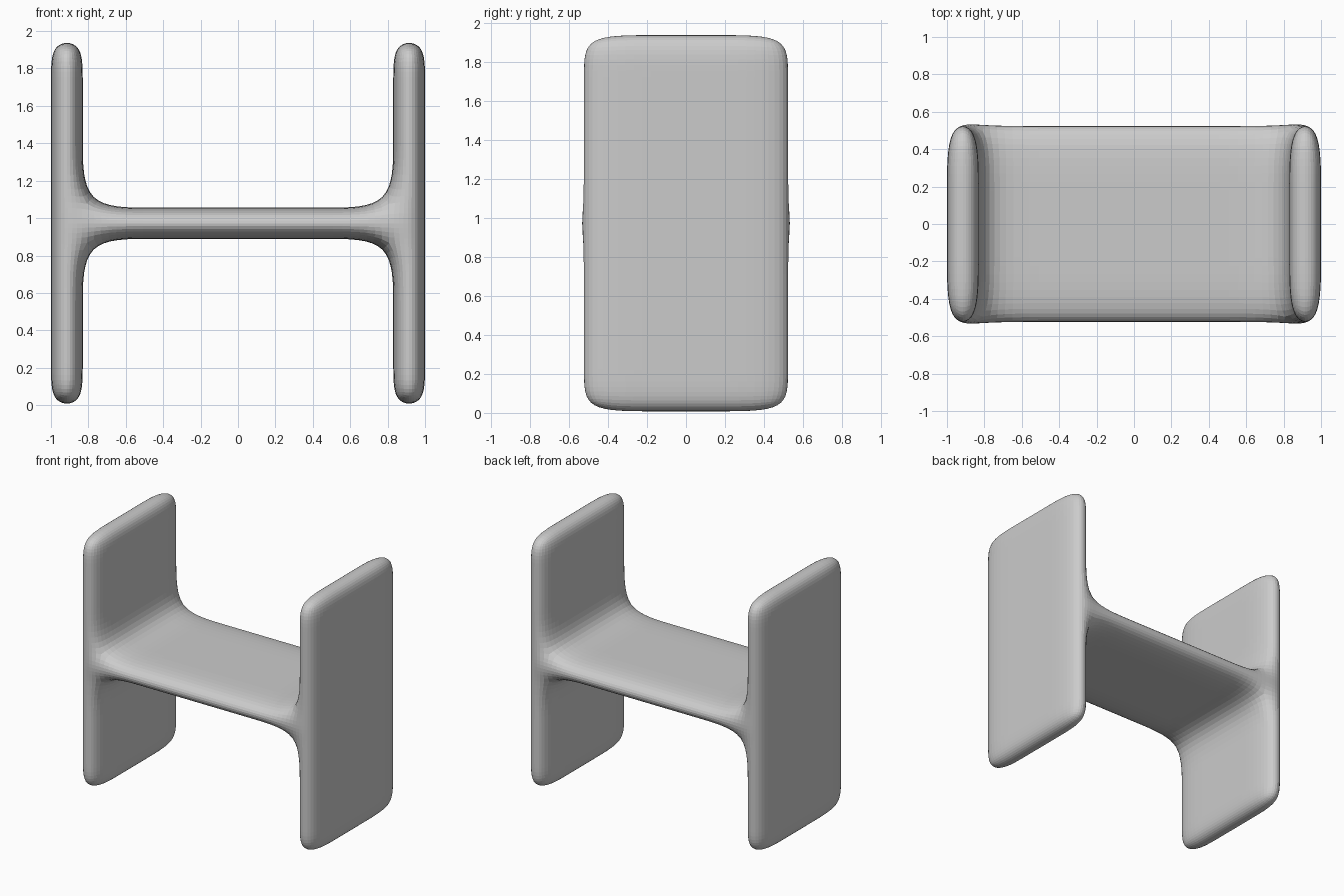
import bpy
import bmesh

cube = bpy.data.objects.get("Cube")
if cube:
    bpy.data.objects.remove(cube, do_unlink=True)

# Main dimensions of the control cage
HEIGHT = 1.945
MID = HEIGHT / 2
HALF_SHELF = 0.083      # half the shelf thickness
INNER, OUTER = 0.83, 1.0
FILLET = 0.35           # reach of the blend between shelf and panels
END = 0.2               # rounding at panel tops and bottoms
DEPTH, DEPTH_IN = 0.538, 0.18

grey = bpy.data.materials.new("light_grey")
grey.use_nodes = True
colour = (0.6, 0.6, 0.6, 1.0)
grey.diffuse_color = colour
grey.node_tree.nodes["Principled BSDF"].inputs["Base Color"].default_value = colour

bm = bmesh.new()


def quad_strip(xs, zs):
    """Fill every cell of a grid on the front plane."""
    for x0, x1 in zip(xs, xs[1:]):
        for z0, z1 in zip(zs, zs[1:]):
            corners = [(x0, z0), (x1, z0), (x1, z1), (x0, z1)]
            bm.faces.new([bm.verts.new((x, -DEPTH, z)) for x, z in corners])


# H-shaped front outline: two side panels and the shelf between them
low, high = MID - HALF_SHELF, MID + HALF_SHELF
panel_z = [0, END, low - FILLET, low, high, high + FILLET, HEIGHT - END, HEIGHT]
shelf_in = INNER - FILLET
quad_strip([-OUTER, -INNER], panel_z)
quad_strip([INNER, OUTER], panel_z)
quad_strip([-INNER, -shelf_in, 0, shelf_in, INNER], [low, high])
bmesh.ops.remove_doubles(bm, verts=bm.verts[:], dist=0.001)

# Pull the outline back through the depth in three steps
faces = bm.faces[:]
for y in (-DEPTH_IN, DEPTH_IN, DEPTH):
    result = bmesh.ops.extrude_face_region(bm, geom=faces)["geom"]
    faces = [g for g in result if isinstance(g, bmesh.types.BMFace)]
    for g in result:
        if isinstance(g, bmesh.types.BMVert):
            g.co.y = y
bmesh.ops.recalc_face_normals(bm, faces=bm.faces[:])

mesh = bpy.data.meshes.new("panels_and_shelf")
bm.to_mesh(mesh)
bm.free()
mesh.materials.append(grey)
body = bpy.data.objects.new("panels_and_shelf", mesh)
bpy.context.collection.objects.link(body)

# Soft rounded edges and blends
subdivision = body.modifiers.new("rounding", 'SUBSURF')
subdivision.levels = 3
subdivision.render_levels = 3
